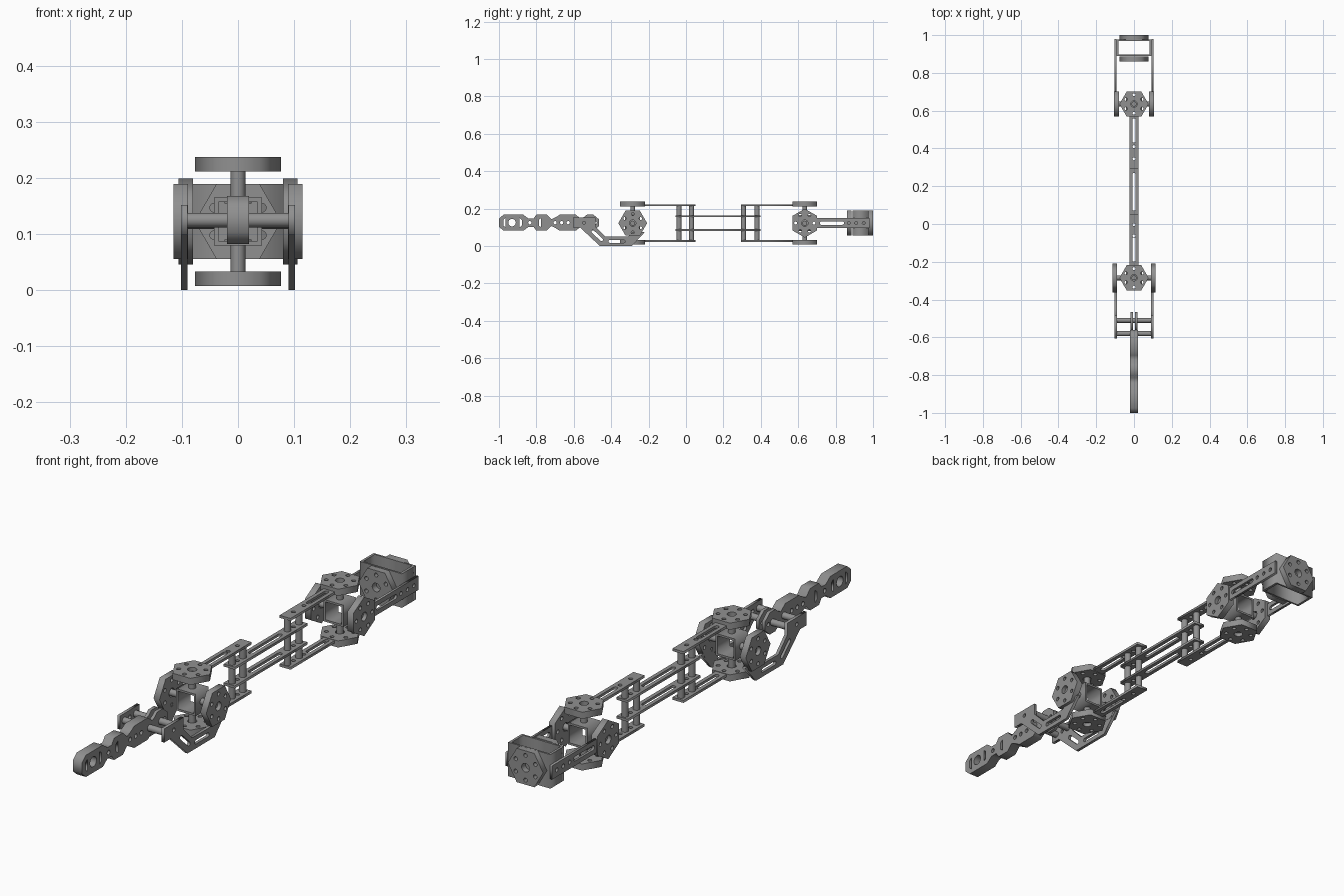
import bpy
from math import pi, cos, sin
from mathutils import Matrix, Vector

cube = bpy.data.objects.get("Cube")
if cube:
    bpy.data.objects.remove(cube, do_unlink=True)

grey = bpy.data.materials.new("machined grey")
grey.use_nodes = True
colour = (0.28, 0.28, 0.28, 1)
grey.diffuse_color = colour
grey.node_tree.nodes["Principled BSDF"].inputs["Base Color"].default_value = colour

MID = 0.1225            # height of the arm's centre line
FRONT, BACK = -0.285, 0.635   # joint positions along y
HEX_R, HEX_T = 0.077, 0.026
BAR_T = 0.01
ROD_R = 0.013

# Outline plane and normal for each plate direction
AXES = {
    "x": Matrix(((0, 0, 1), (1, 0, 0), (0, 1, 0))),
    "y": Matrix(((1, 0, 0), (0, 0, -1), (0, 1, 0))),
    "z": Matrix.Identity(3),
}


def circle(u, v, r, n=16, start=0):
    return [(u + r * cos(start + 2 * pi * i / n), v + r * sin(start + 2 * pi * i / n)) for i in range(n)]


def rect(u0, u1, v0, v1):
    return [(u0, v0), (u1, v0), (u1, v1), (u0, v1)]


def slot(u, v, length, r, angle=0):
    """Round-ended slot centred on u, v."""
    pts = []
    for end in (1, -1):
        for i in range(7):
            a = -pi / 2 + pi * i / 6 + (0 if end > 0 else pi)
            p, q = end * (length / 2 - r) + r * cos(a), r * sin(a)
            pts.append((u + p * cos(angle) - q * sin(angle), v + p * sin(angle) + q * cos(angle)))
    return pts


def finish(obj, smooth):
    if smooth:
        bpy.ops.object.select_all(action="DESELECT")
        obj.select_set(True)
        bpy.context.view_layer.objects.active = obj
        bpy.ops.object.shade_smooth_by_angle()


def plate(name, axis, centre, thickness, outline, holes=()):
    """Flat plate with holes, from a filled 2D curve."""
    curve = bpy.data.curves.new(name, "CURVE")
    curve.dimensions, curve.fill_mode = "2D", "BOTH"
    curve.extrude = thickness / 2
    for loop in [outline, *holes]:
        spline = curve.splines.new("POLY")
        spline.points.add(len(loop) - 1)
        for point, (u, v) in zip(spline.points, loop):
            point.co = (u, v, 0, 1)
        spline.use_cyclic_u = True
    temp = bpy.data.objects.new(name + " outline", curve)
    bpy.context.collection.objects.link(temp)
    graph = bpy.context.evaluated_depsgraph_get()
    mesh = bpy.data.meshes.new_from_object(temp.evaluated_get(graph))
    bpy.data.objects.remove(temp, do_unlink=True)
    mesh.materials.clear()
    mesh.materials.append(grey)
    obj = bpy.data.objects.new(name, mesh)
    obj.matrix_world = Matrix.Translation(centre) @ AXES[axis].to_4x4()
    bpy.context.collection.objects.link(obj)
    return obj


def rod(name, a, b, r=ROD_R):
    a, b = Vector(a), Vector(b)
    bpy.ops.mesh.primitive_cylinder_add(vertices=20, radius=r, depth=(b - a).length, location=(a + b) / 2)
    obj = bpy.context.object
    obj.name = name
    obj.rotation_euler = (b - a).to_track_quat("Z", "Y").to_euler()
    obj.data.materials.append(grey)
    finish(obj, True)


def hub(name, axis, centre, start=0):
    """Hexagonal hub with a centre bore and a ring of six holes."""
    holes = [circle(u, v, 0.008, 10) for u, v in circle(0, 0, 0.049, 6, start + pi / 6)]
    holes.append(circle(0, 0, 0.017, 18))
    plate(name, axis, centre, HEX_T, circle(0, 0, HEX_R, 6, start), holes)


# Cross joints: square sleeve, four rods and four hubs
for label, y, side_x, turn in (("front", FRONT, 0.102, 0), ("back", BACK, 0.093, pi / 2)):
    c = 0.043
    plate(label + "_joint_sleeve", "y", (0, y, MID), 0.08,
          rect(-c, c, -c, c), [rect(-c + 0.008, c - 0.008, -c + 0.008, c - 0.008)])
    for s, side, level in ((1, "left", "upper"), (-1, "right", "lower")):
        hub(f"{label}_{side}_hub", "x", (s * side_x, y, MID), turn)
        hub(f"{label}_{level}_hub", "z", (0, y, MID + s * 0.102))
        rod(f"{label}_{side}_axle", (s * 0.04, y, MID), (s * side_x, y, MID))
        rod(f"{label}_{level}_axle", (0, y, MID + s * 0.04), (0, y, MID + s * 0.102))

# Long slotted bars of the two forearms
W = 0.024
for s, level in ((1, "upper"), (-1, "lower")):
    z = MID + s * 0.096
    plate(f"front_{level}_bar", "z", (0, 0, z), BAR_T, rect(FRONT + 0.06, 0.05, -W, W) and
          rect(-W, W, FRONT + 0.06, 0.05),
          [slot(0, -0.135, 0.13, 0.009, pi / 2)] + [circle(0, y, 0.008, 10) for y in (-0.062, -0.004)])
    plate(f"back_{level}_bar", "z", (0, 0, z), BAR_T, rect(-W, W, 0.293, BACK - 0.06),
          [slot(0, 0.495, 0.13, 0.009, pi / 2)] + [circle(0, y, 0.008, 10) for y in (0.345, 0.41)])
    # Inner bars bridging the two halves
    plate(f"{level}_bridge_bar", "z", (0, 0, MID + s * 0.037), BAR_T, rect(-W, W, -0.055, 0.398),
          [slot(0, 0.17, 0.2, 0.009, pi / 2)] + [circle(0, y, 0.008, 10) for y in (-0.004, 0.345)])

# Posts clamping the bars together
for i, y in enumerate((-0.037, 0.03, 0.308, 0.38)):
    rod(f"spacer_post_{i + 1}", (0, y, MID - 0.1), (0, y, MID + 0.1))

# Rear bars and the open box with a hub at each end
for s, side in ((1, "left"), (-1, "right")):
    plate(f"rear_{side}_bar", "x", (s * 0.097, 0, MID), BAR_T, rect(BACK + 0.06, 0.98, -0.027, 0.027),
          [slot(0.78, 0, 0.13, 0.009)] + [circle(y, 0, 0.008, 10) for y in (0.87, 0.91, 0.95)])
plate("rear_box", "z", (0, 0.933, MID), 0.134, rect(-0.092, 0.092, -0.043, 0.043),
      [rect(-0.082, 0.082, -0.036, 0.036)])
hub("rear_box_front_hub", "y", (0, 0.873, MID))
hub("rear_box_back_hub", "y", (0, 0.987, MID))

# Cranked wrist arms either side, joined by cross rods
crank = [(-0.605, 0.098), (-0.565, 0.098), (-0.46, 0), (-0.29, 0), (-0.22, 0.075),
         (-0.285, 0.075), (-0.31, 0.05), (-0.43, 0.05), (-0.485, 0.105), (-0.485, 0.152), (-0.605, 0.152)]
for s, side in ((1, "left"), (-1, "right")):
    plate(f"{side}_wrist_arm", "x", (s * 0.096, 0, 0), 0.012, crank,
          [slot(-0.475, 0.056, 0.08, 0.008, -0.75), slot(-0.37, 0.025, 0.09, 0.008),
           circle(-0.545, 0.125, 0.008, 10)])
for i, y in enumerate((-0.58, -0.51)):
    rod(f"wrist_cross_rod_{i + 1}", (-0.096, y, 0.125), (0.096, y, 0.125))


# Finger links: mirrored half-height profiles
def mirrored(half):
    return half + [(y, -h) for y, h in reversed(half)]


T = 0.043
finger = mirrored([(-1, 0.022), (-0.975, T), (-0.87, T), (-0.842, 0.022), (-0.815, 0.022), (-0.8, T),
                   (-0.745, T), (-0.72, 0.018), (-0.695, 0.03), (-0.675, T), (-0.59, T), (-0.56, 0.02)])
moon = [(0, -0.025), (0, 0.025), (-0.012, 0.015), (-0.012, -0.015)]
plate("finger", "x", (0, 0, 0.125), 0.04, finger,
      [circle(-0.93, 0, 0.02, 18)]
      + [[(y + k * u, v) for u, v in moon] for y, k in ((-0.965, 1), (-0.89, -1), (-0.775, 1))]
      + [circle(y, 0, 0.009, 10) for y in (-0.835, -0.7, -0.665, -0.63)])
fork = mirrored([(-0.565, 0.02), (-0.545, 0.03), (-0.53, T), (-0.495, T), (-0.465, 0.018)])
for s, side in ((1, "left"), (-1, "right")):
    plate(f"finger_{side}_fork", "x", (s * 0.013, 0, 0.125), 0.013, fork,
          [circle(-0.485, 0, 0.008, 10)])
